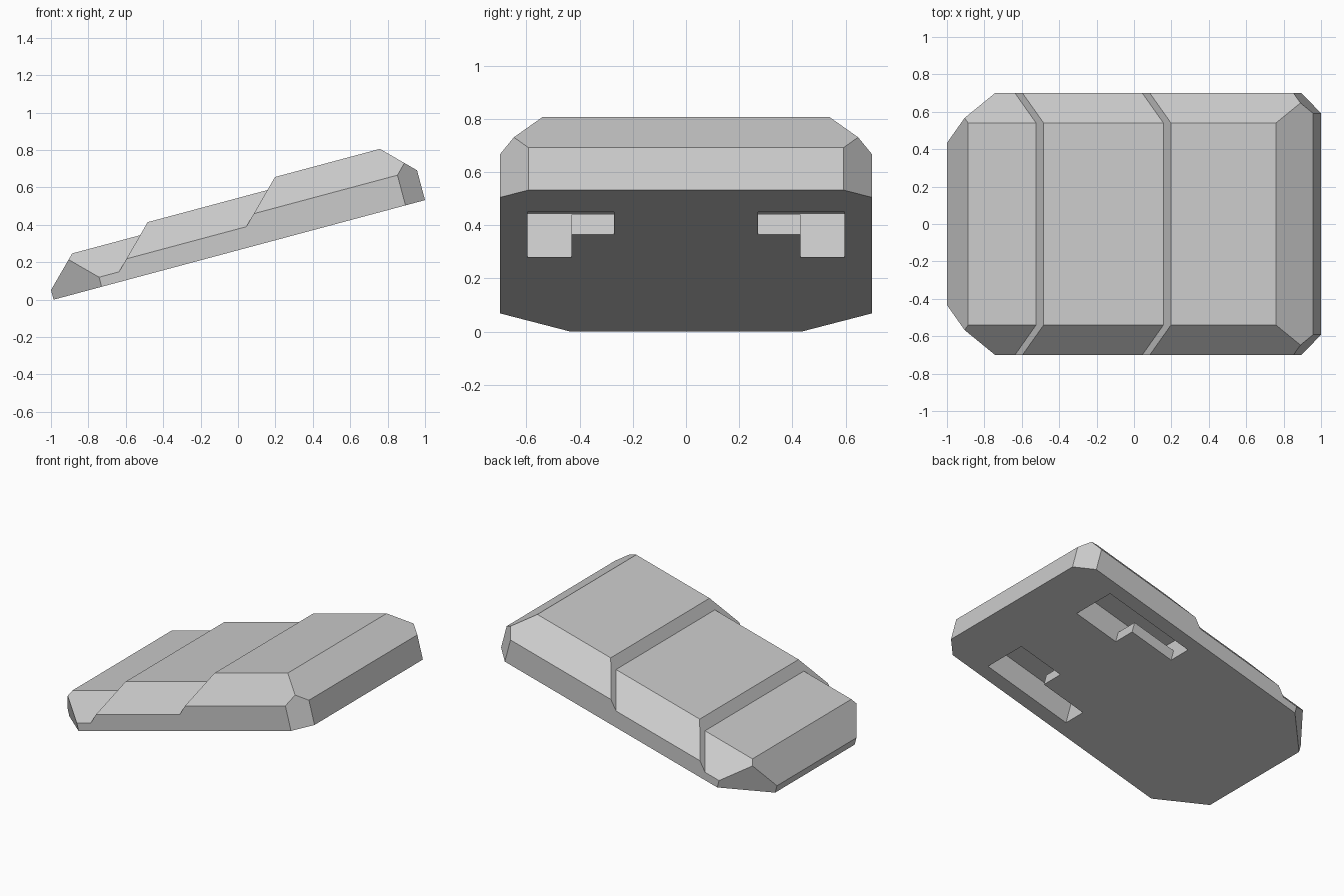
import bpy, bmesh, math
from mathutils import Vector

cube = bpy.data.objects.get("Cube")
if cube:
    bpy.data.objects.remove(cube, do_unlink=True)

# Plate dimensions, in its own untilted frame (x along the plate)
LENGTH, HALF_WIDTH, BEVEL = 2.056, 0.70, 0.16
TIERS = [0.213, 0.27, 0.327]       # top height of each tier
STEPS = [0.323, 0.986]             # 45 degree risers where x - z = value
TILT = math.radians(-15)

grey = bpy.data.materials.new("plain_grey")
grey.use_nodes = True
colour = (0.6, 0.6, 0.6, 1)
grey.diffuse_color = colour
grey.node_tree.nodes["Principled BSDF"].inputs["Base Color"].default_value = colour


def add_box(bm, low, high):
    verts = bmesh.ops.create_cube(bm, size=1)["verts"]
    low, high = Vector(low), Vector(high)
    for v in verts:
        v.co = (low + high) / 2 + v.co * (high - low)


def cut(bm, normal, limit, fill=True, clear=True):
    """Keep the part where normal . position <= limit."""
    n = Vector(normal)
    res = bmesh.ops.bisect_plane(
        bm, geom=bm.verts[:] + bm.edges[:] + bm.faces[:], dist=1e-5,
        plane_co=n * limit / n.length_squared, plane_no=n, clear_outer=clear)
    if fill:
        edges = [e for e in res["geom_cut"]
                 if isinstance(e, bmesh.types.BMEdge) and e.is_boundary]
        if edges:
            bmesh.ops.edgeloop_fill(bm, edges=edges)


def make_object(name, bm):
    mesh = bpy.data.meshes.new(name)
    bmesh.ops.recalc_face_normals(bm, faces=bm.faces[:])
    bm.to_mesh(mesh)
    bm.free()
    mesh.materials.append(grey)
    obj = bpy.data.objects.new(name, mesh)
    bpy.context.collection.objects.link(obj)
    return obj


def riser_points(bm, step, lowest):
    pts = [v.co.copy() for v in bm.verts
           if abs(v.co.x - v.co.z - step) < 1e-3 and v.co.z > lowest]
    return sorted(pts, key=lambda p: p.y)


# Three bevelled tiers, left open where they meet
body = bmesh.new()
lower_rims, upper_rims = [], []
for i, top in enumerate(TIERS):
    tier = bmesh.new()
    add_box(tier, (0, -HALF_WIDTH, 0), (LENGTH, HALF_WIDTH, top))
    cut(tier, (-1, 0, 1), 0.053)             # front slope
    cut(tier, (1, 0, 1), 2.221)              # rear slope
    for s in (-1, 1):
        cut(tier, (0, s, 1), top + HALF_WIDTH - BEVEL)   # long side bevel
        cut(tier, (-1, s, 0), 0.434)         # front corner
        cut(tier, (1, s, 0), 2.648)          # rear corner
    if i > 0:
        cut(tier, (-1, 0, 1), -STEPS[i - 1], fill=False)
    if i < len(STEPS):
        cut(tier, (1, 0, -1), STEPS[i], fill=False)
    for h in TIERS[:i]:                      # corners shared with lower tiers
        cut(tier, (0, 0, 1), h - BEVEL, fill=False, clear=False)
    if i > 0:
        upper_rims.append(riser_points(tier, STEPS[i - 1], TIERS[i - 1] - BEVEL + 0.01))
    if i < len(STEPS):
        lower_rims.append(riser_points(tier, STEPS[i], top - BEVEL - 0.002))
    temp = bpy.data.meshes.new("tier")
    tier.to_mesh(temp)
    tier.free()
    body.from_mesh(temp)
    bpy.data.meshes.remove(temp)

# Risers between the tiers
for lower, upper in zip(lower_rims, upper_rims):
    for a, b, c, d in zip(lower, lower[1:], upper[1:], upper):
        body.faces.new([body.verts.new(p) for p in (a, b, c, d)])
bmesh.ops.remove_doubles(body, verts=body.verts[:], dist=5e-4)
bmesh.ops.recalc_face_normals(body, faces=body.faces[:])
bmesh.ops.dissolve_limit(body, angle_limit=0.01, verts=body.verts[:], edges=body.edges[:])
plate = make_object("stepped_plate", body)


def carve(bm):
    cutter = make_object("slot_cutter", bm)
    cutter.hide_render = True
    mod = plate.modifiers.new("slot", 'BOOLEAN')
    mod.operation, mod.solver, mod.object = 'DIFFERENCE', 'EXACT', cutter
    bpy.ops.object.modifier_apply(modifier=mod.name)
    bpy.data.objects.remove(cutter, do_unlink=True)


# L-shaped hook slots in the underside, each with an undercut lip
bpy.context.view_layer.objects.active = plate
plate.select_set(True)
SLOT = [(1.08, 0.43), (1.08, 0.595), (1.74, 0.595), (1.74, 0.27), (1.41, 0.27), (1.41, 0.43)]
for s in (-1, 1):
    slot = bmesh.new()
    base = slot.faces.new([slot.verts.new((x, s * y, -0.1)) for x, y in SLOT])
    side = bmesh.ops.extrude_face_region(slot, geom=[base])["geom"]
    for v in side:
        if isinstance(v, bmesh.types.BMVert):
            v.co.z = 0.17
    carve(slot)
    undercut = bmesh.new()
    ys = sorted((s * 0.27, s * 0.5))
    add_box(undercut, (1.08, ys[0], 0.078), (1.5, ys[1], 0.17))
    carve(undercut)

# Tilt the plate and set it on the ground
plate.rotation_euler = (0, TILT, 0)
plate.location = (-0.986, 0, 0)
